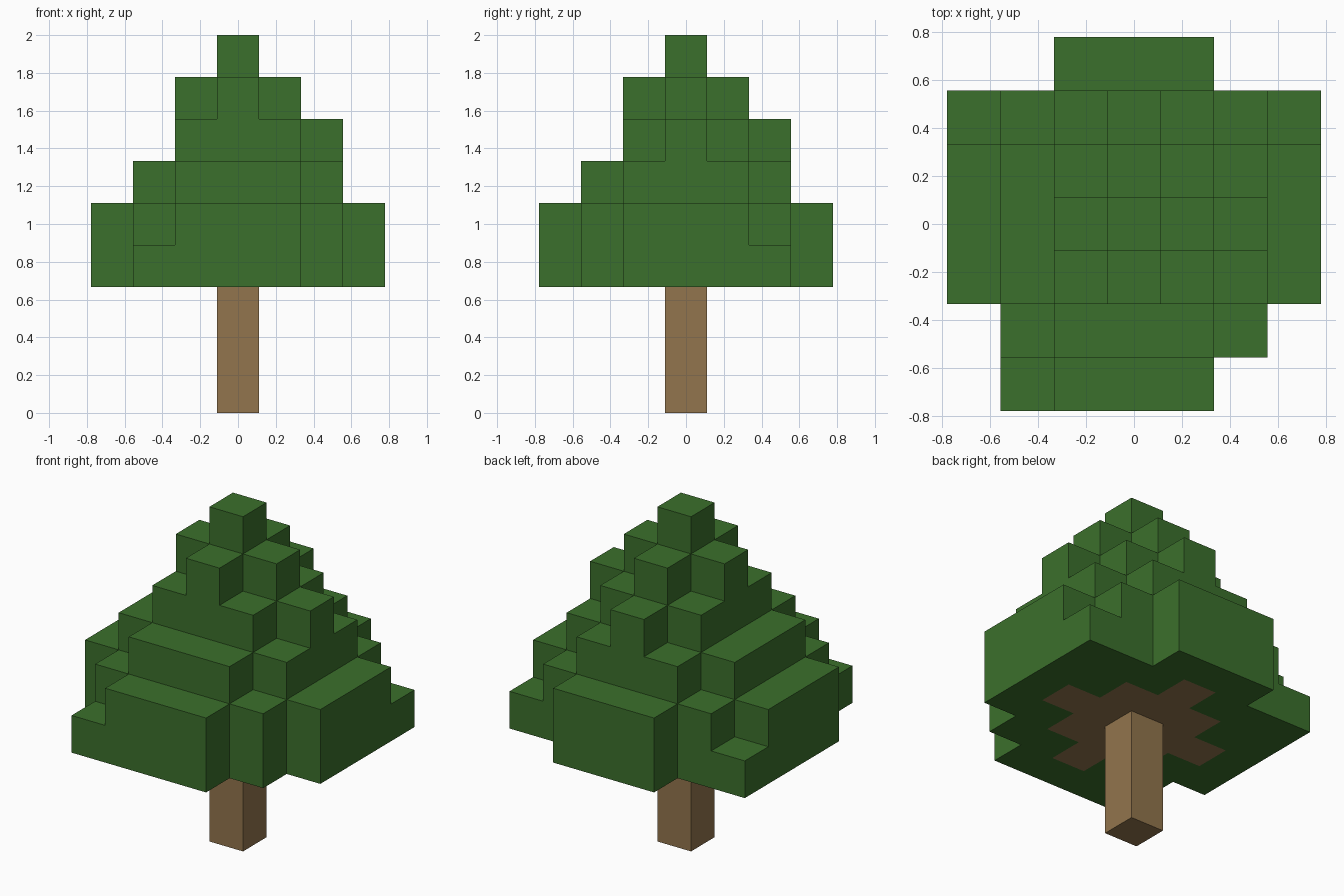
import bpy
import bmesh
from mathutils import Vector

cube = bpy.data.objects.get("Cube")
if cube:
    bpy.data.objects.remove(cube, do_unlink=True)

UNIT = 2 / 9          # edge of one block
TRUNK_BLOCKS = 3      # trunk height in blocks
TIERS = 6             # foliage height in blocks


def make_material(name, colour):
    mat = bpy.data.materials.new(name)
    mat.use_nodes = True
    mat.diffuse_color = colour
    bsdf = next(n for n in mat.node_tree.nodes if n.type == 'BSDF_PRINCIPLED')
    bsdf.inputs["Base Color"].default_value = colour
    bsdf.inputs["Roughness"].default_value = 0.9
    return mat


def finish(name, bm, materials):
    mesh = bpy.data.meshes.new(name)
    bm.to_mesh(mesh)
    bm.free()
    for mat in materials:
        mesh.materials.append(mat)
    obj = bpy.data.objects.new(name, mesh)
    bpy.context.collection.objects.link(obj)
    return obj


leaf_green = make_material("leaf_green", (0.044, 0.162, 0.025, 1))
bark_brown = make_material("bark_brown", (0.287, 0.178, 0.074, 1))

# Trunk: one square post
bm = bmesh.new()
bmesh.ops.create_cube(bm, size=UNIT)
bmesh.ops.scale(bm, vec=(1, 1, TRUNK_BLOCKS), verts=bm.verts)
bmesh.ops.translate(bm, vec=(0, 0, UNIT * TRUNK_BLOCKS / 2), verts=bm.verts)
finish("trunk", bm, [bark_brown])

# Foliage: a stepped pyramid of blocks with a few blocks missing
span = range(-3, 4)
blocks = {(x, y, tier)
          for x in span for y in span for tier in range(TIERS)
          if abs(x) + abs(y) + tier < TIERS
          and (max(abs(x), abs(y)) < 3 or tier < 2)}
blocks -= {(-2, 0, 3), (0, -2, 3),
           (-3, -2, 0), (3, -2, 0), (-2, 3, 0), (2, 3, 0), (2, -3, 0)}

# Keep only the outer faces of the blocks
bm = bmesh.new()
for block in blocks:
    centre = Vector(block) + Vector((0, 0, TRUNK_BLOCKS + 0.5))
    for axis in range(3):
        for sign in (-1, 1):
            normal = Vector((0, 0, 0))
            normal[axis] = sign
            if tuple(int(c) for c in Vector(block) + normal) in blocks:
                continue
            u = Vector((0, 0, 0))
            u[(axis + 1) % 3] = 0.5
            v = normal.cross(u)
            middle = centre + normal / 2
            corners = [middle + u + v, middle - u + v, middle - u - v, middle + u - v]
            face = bm.faces.new([bm.verts.new(c * UNIT) for c in corners])
            # Branch wood shows as a diamond around the trunk on the underside
            reach = abs(block[0]) + abs(block[1])
            face.material_index = int(axis == 2 and sign < 0 and reach <= 2)
bmesh.ops.remove_doubles(bm, verts=bm.verts, dist=UNIT / 100)
bm.normal_update()

# Merge flat neighbours on the tops and sides
upper_edges = [e for e in bm.edges if all(f.normal.z > -0.5 for f in e.link_faces)]
bmesh.ops.dissolve_limit(bm, angle_limit=0.02, verts=[], edges=upper_edges,
                         delimit={'MATERIAL'})
finish("foliage", bm, [leaf_green, bark_brown])
